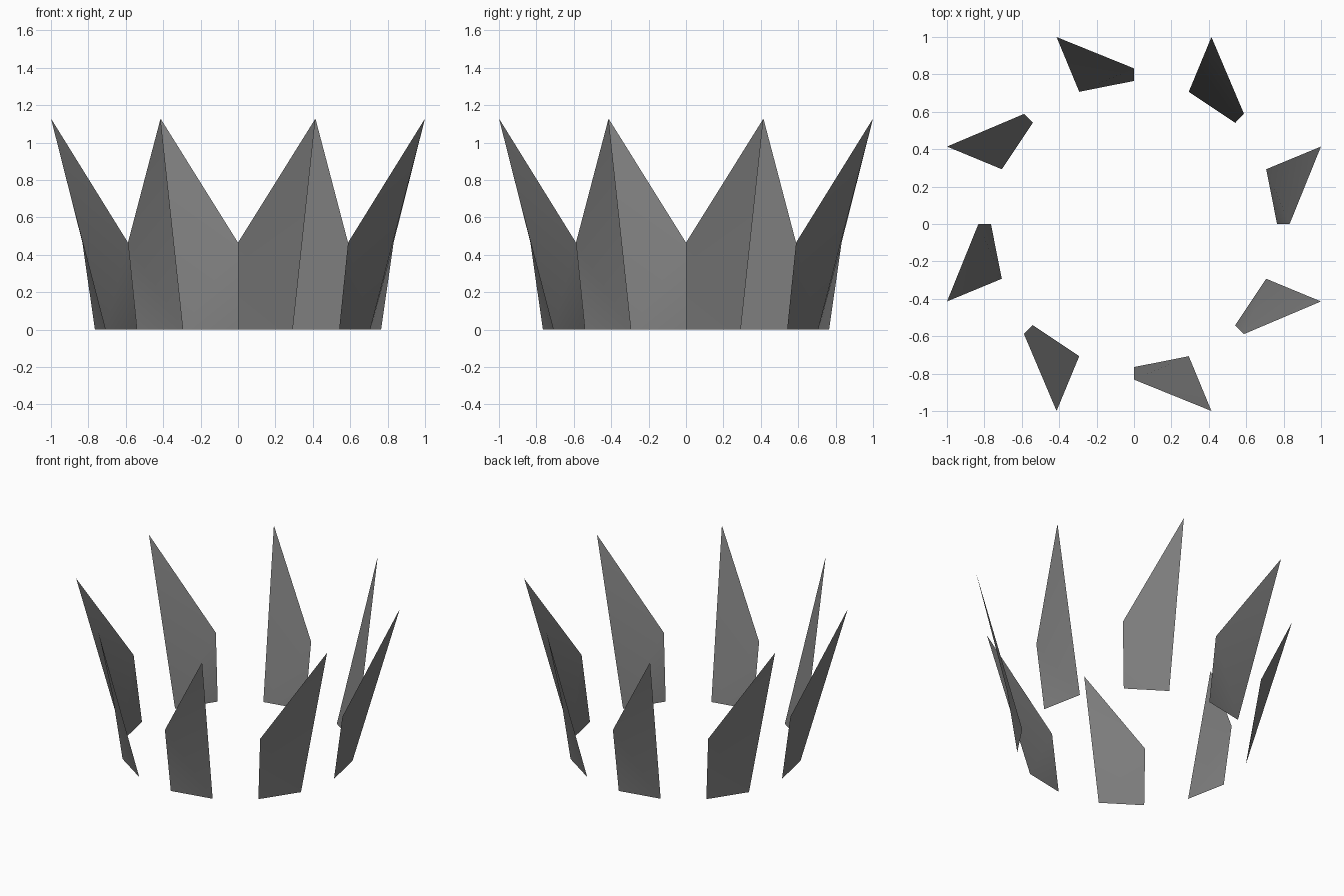
import bpy
import bmesh
from math import cos, sin, radians

cube = bpy.data.objects.get("Cube")
if cube:
    bpy.data.objects.remove(cube)

# Single dark grey
grey = bpy.data.materials.new("dark_grey")
grey.use_nodes = True
colour = (0.21, 0.21, 0.21, 1)
grey.diffuse_color = colour
grey.node_tree.nodes["Principled BSDF"].inputs["Base Color"].default_value = colour

PANELS = 8
STEP = 360 / PANELS
BASE_RADIUS = 0.765
VALLEY_RADIUS, VALLEY_HEIGHT = 0.832, 0.465
TIP_RADIUS, TIP_HEIGHT = 1.082, 1.128


def polar(radius, degrees, z):
    a = radians(degrees)
    return (radius * cos(a), radius * sin(a), z)


def make_panel(index):
    """One thin flared blade, rising from its valley edge to its tip edge."""
    start = index * STEP
    end = start + STEP / 2
    bm = bmesh.new()
    base_valley = bm.verts.new(polar(BASE_RADIUS, start, 0))
    base_tip = bm.verts.new(polar(BASE_RADIUS, end, 0))
    tip = bm.verts.new(polar(TIP_RADIUS, end, TIP_HEIGHT))
    valley = bm.verts.new(polar(VALLEY_RADIUS, start, VALLEY_HEIGHT))
    # Folded along the line from valley to the foot of the tip
    bm.faces.new((valley, base_valley, base_tip))
    bm.faces.new((valley, base_tip, tip))
    for face in bm.faces:
        face.smooth = True
    name = f"crown_panel_{index + 1}"
    mesh = bpy.data.meshes.new(name)
    bm.to_mesh(mesh)
    bm.free()
    mesh.materials.append(grey)
    bpy.context.collection.objects.link(bpy.data.objects.new(name, mesh))


# Ring of separate panels
for i in range(PANELS):
    make_panel(i)
